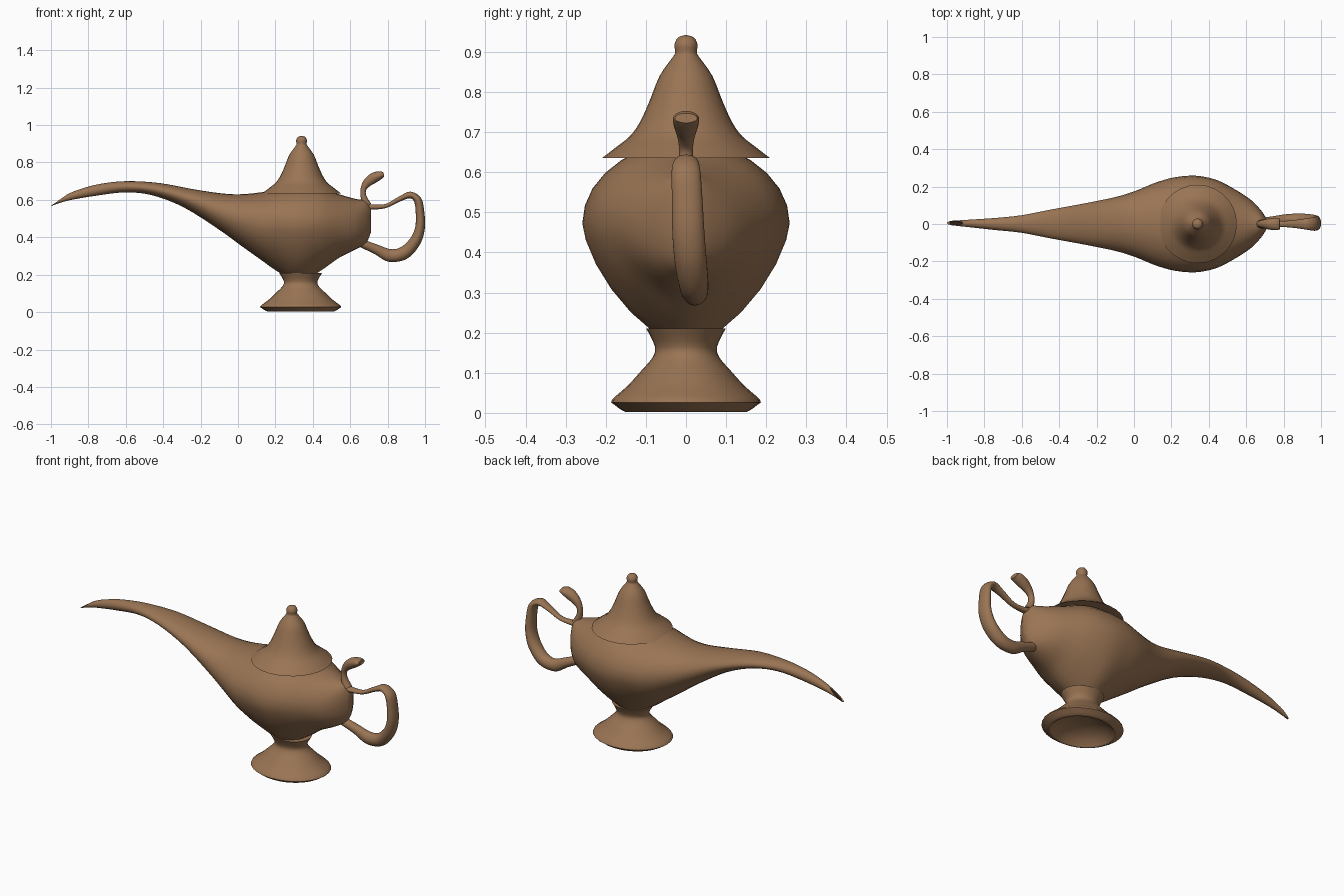
import bpy, bmesh, math
from mathutils import Vector

if "Cube" in bpy.data.objects:
    bpy.data.objects.remove(bpy.data.objects["Cube"])

SIDES = 28


def material(name, rgb):
    m = bpy.data.materials.new(name)
    m.diffuse_color = (*rgb, 1)
    m.use_nodes = True
    m.node_tree.nodes["Principled BSDF"].inputs["Base Color"].default_value = m.diffuse_color
    return m


BRONZE = material("brown_bronze", (0.32, 0.175, 0.088))
DARK = material("dark_opening", (0.03, 0.015, 0.008))


def smooth_rows(rows, steps):
    """Catmull-Rom interpolation through rows of numbers."""
    out = []
    for i in range(len(rows) - 1):
        a, b = rows[max(i - 1, 0)], rows[i]
        c, d = rows[i + 1], rows[min(i + 2, len(rows) - 1)]
        for s in range(steps):
            t = s / steps
            out.append([0.5 * (2 * q + (r - p) * t + (2 * p - 5 * q + 4 * r - w) * t * t
                               + (3 * q - p - 3 * r + w) * t ** 3)
                        for p, q, r, w in zip(a, b, c, d)])
    return out + [list(rows[-1])]


def finish(name, bm, angle=50):
    bmesh.ops.recalc_face_normals(bm, faces=bm.faces)
    mesh = bpy.data.meshes.new(name)
    bm.to_mesh(mesh)
    bm.free()
    mesh.materials.append(BRONZE)
    mesh.materials.append(DARK)
    mesh.shade_smooth()
    mesh.set_sharp_from_angle(angle=math.radians(angle))
    ob = bpy.data.objects.new(name, mesh)
    bpy.context.collection.objects.link(ob)
    return ob


def skin(bm, rings):
    for a, b in zip(rings, rings[1:]):
        n = len(a)
        for i in range(n):
            bm.faces.new((a[i], a[(i + 1) % n], b[(i + 1) % n], b[i]))
    return bm.faces.new(rings[0]), bm.faces.new(rings[-1])


def loft(name, rows, steps=4, mouth=False):
    """Row: bottom x,z, top x,z, half width, widest-point fraction, lower exponent, y."""
    bm = bmesh.new()
    rings = []
    for xb, zb, xt, zt, hw, f, p, y in smooth_rows(rows, steps):
        bot, top = Vector((xb, y, zb)), Vector((xt, y, zt))
        mid = bot.lerp(top, f)
        ring = []
        for k in range(SIDES):
            a = 2 * math.pi * k / SIDES
            c, s = math.cos(a), math.sin(a)
            e = 2 / p if s < 0 else 1
            w = math.copysign(abs(c) ** e, c) * hw
            v = mid + (top - mid) * s if s >= 0 else mid + (bot - mid) * abs(s) ** e
            ring.append(bm.verts.new(v + Vector((0, w, 0))))
        rings.append(ring)
    first, _ = skin(bm, rings)
    if mouth:
        bmesh.ops.recalc_face_normals(bm, faces=bm.faces)
        bmesh.ops.inset_individual(bm, faces=[first], thickness=0.003, depth=-0.004)
        first.material_index = 1
    return finish(name, bm)


def tube(name, pts):
    """Oval tube in the xz plane from points x, z, radius, y half width, y."""
    rows = []
    for i, (x, z, r, hw, y) in enumerate(pts):
        a, b = pts[max(i - 1, 0)], pts[min(i + 1, len(pts) - 1)]
        n = Vector((-(b[1] - a[1]), b[0] - a[0])).normalized() * r
        rows.append((x - n.x, z - n.y, x + n.x, z + n.y, hw, 0.5, 2, y))
    return loft(name, rows, 5)


def lathe(name, profile, x, y_scale=1, steps=3, angle=50):
    bm = bmesh.new()
    rings = []
    for r, z in smooth_rows(profile, steps):
        rings.append([bm.verts.new((x + r * math.cos(t), r * math.sin(t) * y_scale, z))
                      for t in (2 * math.pi * k / SIDES for k in range(SIDES))])
    skin(bm, rings)
    return finish(name, bm, angle)


# Bowl and long curved spout
loft("bowl_and_spout", [
    (-1.0, .568, -.915, .628, .013, .5, 2, .005),
    (-.90, .598, -.86, .652, .020, .5, 2, .003),
    (-.74, .625, -.75, .683, .032, .5, 2, 0),
    (-.60, .640, -.60, .700, .047, .5, 2, 0),
    (-.46, .625, -.42, .690, .078, .5, 2, 0),
    (-.29, .560, -.24, .657, .110, .5, 2, 0),
    (-.10, .440, -.09, .635, .145, .5, 2, 0),
    (.01, .360, .01, .630, .178, .52, 1.9, 0),
    (.115, .285, .12, .640, .222, .55, 1.8, 0),
    (.22, .212, .22, .660, .250, .6, 1.6, 0),
    (.33, .165, .33, .675, .258, .6, 1.5, 0),
    (.44, .220, .44, .665, .236, .58, 1.6, 0),
    (.54, .290, .54, .630, .185, .55, 1.8, 0),
    (.63, .335, .63, .605, .125, .5, 2, 0),
    (.685, .370, .685, .595, .065, .5, 2, 0),
    (.712, .430, .712, .560, .020, .5, 2, 0),
], mouth=True)

# Domed lid with a small knob
lathe("lid", [(.21, .635), (.175, .662), (.14, .69), (.115, .725), (.09, .78), (.066, .84),
              (.036, .883), (.027, .898), (.029, .918), (.02, .936), (.002, .942)], .34)

# Flared foot, hollow underneath
lathe("foot", [(.115, .21), (.09, .165), (.098, .137), (.13, .105), (.17, .067), (.215, .032),
               (.207, .02), (.175, .002), (.16, .012), (.12, .04), (.06, .06), (.002, .065)],
      .335, y_scale=.86)

# Loop handle
tube("handle", [
    (.69, .562, .016, .022, 0), (.785, .566, .011, .016, 0), (.865, .605, .013, .022, 0),
    (.92, .626, .018, .03, 0), (.96, .600, .021, .036, 0), (.973, .535, .023, .038, .003),
    (.973, .450, .026, .04, .006), (.945, .375, .031, .04, .012), (.885, .315, .035, .036, .02),
    (.81, .303, .034, .03, .022), (.74, .335, .026, .026, .015), (.66, .368, .022, .025, .005)])

# Curled thumb rest above the handle
tube("thumb_rest", [
    (.69, .570, .024, .026, 0), (.672, .615, .016, .02, 0), (.670, .655, .015, .017, 0),
    (.690, .690, .023, .022, 0), (.725, .717, .028, .03, 0), (.76, .732, .022, .033, 0),
    (.78, .735, .012, .028, 0)])
